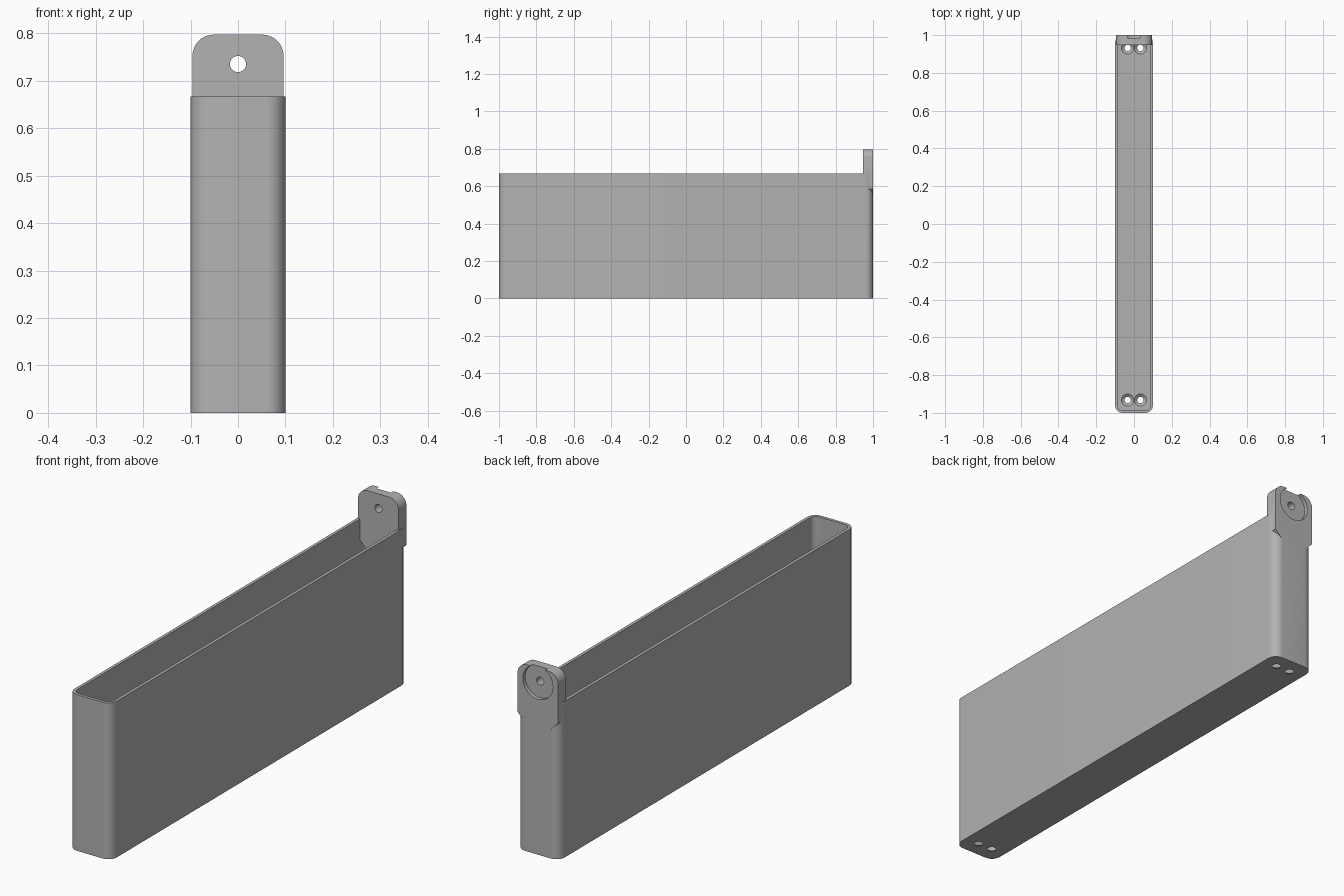
import bpy, bmesh, math
from mathutils import Matrix

cube = bpy.data.objects.get("Cube")
if cube:
    bpy.data.objects.remove(cube, do_unlink=True)

WALL, FLOOR, HEIGHT = 0.013, 0.013, 0.667
HOLE_Z = 0.735

grey = bpy.data.materials.new("plain grey")
grey.use_nodes = True
colour = (0.45, 0.45, 0.45, 1)
grey.diffuse_color = colour
grey.node_tree.nodes["Principled BSDF"].inputs["Base Color"].default_value = colour


def finish(name, bm):
    bmesh.ops.recalc_face_normals(bm, faces=bm.faces)
    mesh = bpy.data.meshes.new(name)
    bm.to_mesh(mesh)
    bm.free()
    mesh.materials.append(grey)
    obj = bpy.data.objects.new(name, mesh)
    bpy.context.collection.objects.link(obj)
    return obj


def prism(name, points, direction):
    """Extrude a closed outline along a direction."""
    bm = bmesh.new()
    face = bm.faces.new([bm.verts.new(p) for p in points])
    new = bmesh.ops.extrude_face_region(bm, geom=[face])["geom"]
    verts = [v for v in new if isinstance(v, bmesh.types.BMVert)]
    bmesh.ops.translate(bm, verts=verts, vec=direction)
    return finish(name, bm)


def arc(cx, cy, r, start, steps=10):
    angles = [math.radians(start + 90 * i / steps) for i in range(steps + 1)]
    return [(cx + r * math.cos(a), cy + r * math.sin(a)) for a in angles]


def rounded_box(name, hx, hy, r, z0, z1):
    outline = []
    for sx, sy, start in ((1, 1, 0), (-1, 1, 90), (-1, -1, 180), (1, -1, 270)):
        outline += arc(sx * (hx - r), sy * (hy - r), r, start)
    return prism(name, [(x, y, z0) for x, y in outline], (0, 0, z1 - z0))


def cone(name, r1, r2, depth, centre, along_y=False):
    bm = bmesh.new()
    turn = Matrix.Rotation(math.radians(90 if along_y else 0), 4, "X")
    bmesh.ops.create_cone(bm, cap_ends=True, segments=48, radius1=r1, radius2=r2,
                          depth=depth, matrix=Matrix.Translation(centre) @ turn)
    return finish(name, bm)


def boolean(target, tool, operation):
    mod = target.modifiers.new(operation, "BOOLEAN")
    mod.operation, mod.solver, mod.object = operation, "EXACT", tool
    bpy.context.view_layer.objects.active = target
    bpy.ops.object.modifier_apply(modifier=mod.name)
    bpy.data.objects.remove(tool, do_unlink=True)


# Hollow tray with rounded vertical corners
tray = rounded_box("tray", 0.1, 1.0, 0.04, 0, HEIGHT)
boolean(tray, rounded_box("cavity", 0.1 - WALL, 1 - WALL, 0.04 - WALL, FLOOR, 1), "DIFFERENCE")

# Hanging tab with rounded top and chamfered foot
tab_outline = arc(0.051, 0.752, 0.045, 0) + arc(-0.051, 0.752, 0.045, 90)
tab_outline += [(-0.096, 0.585), (-0.062, 0.551), (0.062, 0.551), (0.096, 0.585)]
boolean(tray, prism("hanging_tab", [(x, 0.947, z) for x, z in tab_outline], (0, 0.053, 0)), "UNION")

# Screw hole and round recess in the back of the tab
boolean(tray, cone("tab_hole", 0.017, 0.017, 0.3, (0, 0.97, HOLE_Z), True), "DIFFERENCE")
boolean(tray, cone("tab_recess", 0.071, 0.071, 0.04, (0, 1.004, HOLE_Z), True), "DIFFERENCE")

# Countersunk holes in the floor
for x in (-0.034, 0.034):
    for y in (-0.932, 0.932):
        boolean(tray, cone("floor_hole", 0.017, 0.017, 0.1, (x, y, 0)), "DIFFERENCE")
        boolean(tray, cone("countersink", 0.015, 0.033, 0.014, (x, y, FLOOR - 0.0065)), "DIFFERENCE")

# Smooth curves, crisp edges
tray.name = "wall_mounted_tray"
bpy.ops.object.select_all(action="DESELECT")
tray.select_set(True)
bpy.context.view_layer.objects.active = tray
bpy.ops.object.shade_smooth_by_angle(angle=math.radians(30))
